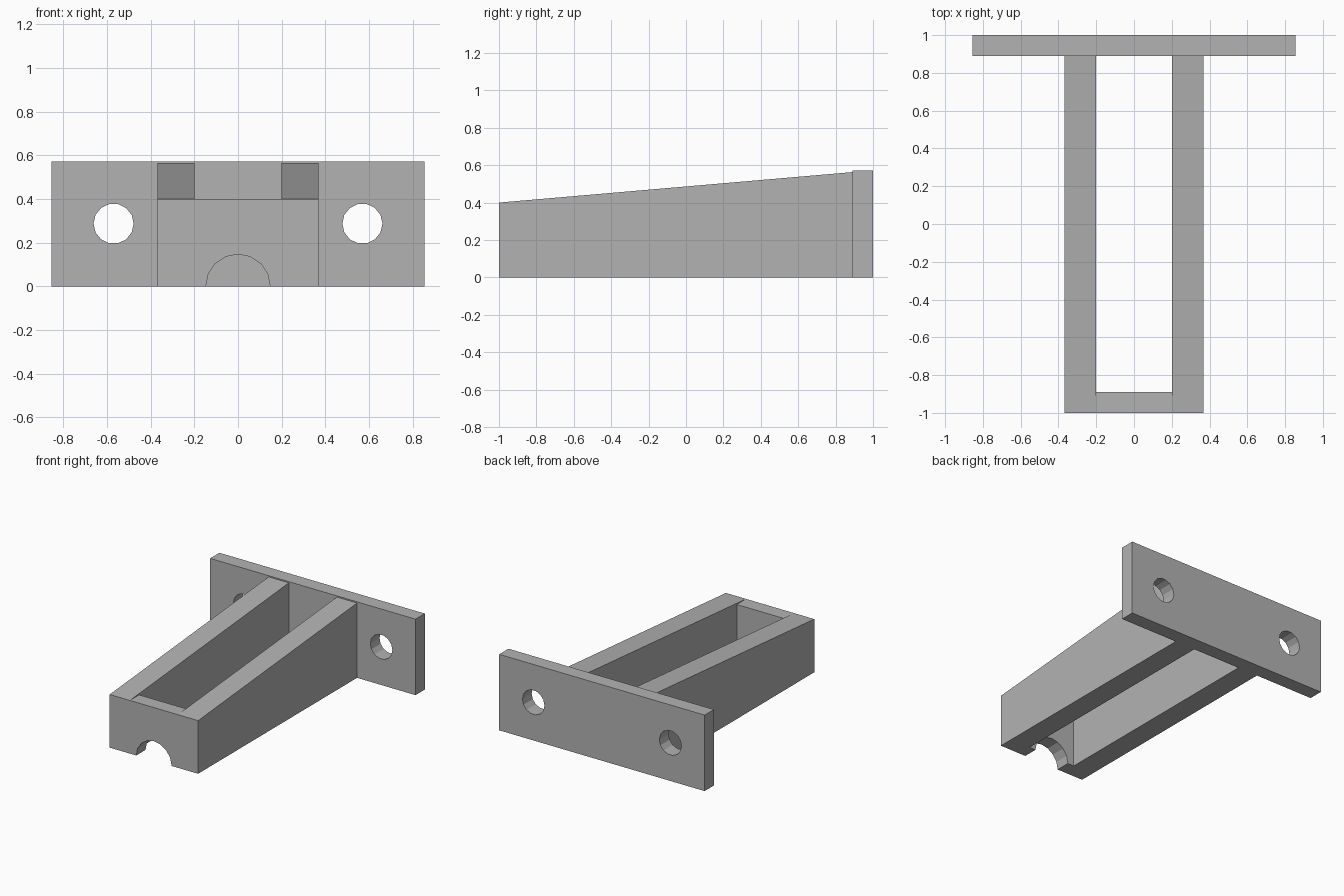
import bpy, bmesh, math
from mathutils import Matrix, Vector

old = bpy.data.objects.get("Cube")
if old:
    bpy.data.objects.remove(old, do_unlink=True)

grey = bpy.data.materials.new("plain grey")
grey.use_nodes = True
colour = (0.45, 0.45, 0.45, 1)
grey.diffuse_color = colour
grey.node_tree.nodes["Principled BSDF"].inputs["Base Color"].default_value = colour

HALF_W, HEIGHT = 0.855, 0.572
ARM_IN, ARM_OUT = 0.2, 0.368
FRONT, BACK, THICK = -1.0, 1.0, 0.11
LOW, HIGH = 0.4, 0.563
HOLE_X, HOLE_Z, HOLE_R = 0.57, 0.287, 0.092
ARCH_R = 0.147


def prism(name, points, push):
    """Extrude a closed outline of 3D points along push."""
    bm = bmesh.new()
    face = bm.faces.new([bm.verts.new(p) for p in points])
    top = bmesh.ops.extrude_face_region(bm, geom=[face])["geom"]
    moved = [v for v in top if isinstance(v, bmesh.types.BMVert)]
    bmesh.ops.translate(bm, verts=moved, vec=Vector(push))
    bmesh.ops.recalc_face_normals(bm, faces=bm.faces)
    mesh = bpy.data.meshes.new(name)
    bm.to_mesh(mesh)
    bm.free()
    mesh.materials.append(grey)
    obj = bpy.data.objects.new(name, mesh)
    bpy.context.collection.objects.link(obj)
    return obj


def arc(cx, cz, r, y, start, end, steps):
    angles = [start + (end - start) * i / steps for i in range(steps + 1)]
    return [(cx + r * math.cos(a), y, cz + r * math.sin(a)) for a in angles]


# Mounting plate with two bolt holes
inner = BACK - THICK
plate = prism("mounting_plate",
              [(-HALF_W, inner, 0), (HALF_W, inner, 0),
               (HALF_W, inner, HEIGHT), (-HALF_W, inner, HEIGHT)], (0, THICK, 0))
for side, label in ((-1, "right"), (1, "left")):
    ring = arc(side * HOLE_X, HOLE_Z, HOLE_R, inner - 0.1, 0, math.tau, 14)[:-1]
    cutter = prism(label + "_hole_cutter", ring, (0, THICK + 0.2, 0))
    cutter.hide_render = True
    cutter.hide_viewport = True
    cut = plate.modifiers.new(label + "_bolt_hole", "BOOLEAN")
    cut.operation = "DIFFERENCE"
    cut.solver = "EXACT"
    cut.object = cutter

# Tapered side arms
for side, label in ((-1, "right"), (1, "left")):
    x = side * ARM_IN
    prism(label + "_arm",
          [(x, FRONT, 0), (x, inner, 0), (x, inner, HIGH), (x, FRONT, LOW)],
          (side * (ARM_OUT - ARM_IN), 0, 0))

# Front crossbar with a half-round notch underneath
outline = [(ARM_IN, FRONT, 0), (ARM_IN, FRONT, LOW),
           (-ARM_IN, FRONT, LOW), (-ARM_IN, FRONT, 0)]
outline += arc(0, 0, ARCH_R, FRONT, math.pi, 0, 8)
prism("front_crossbar", outline, (0, THICK, 0))
